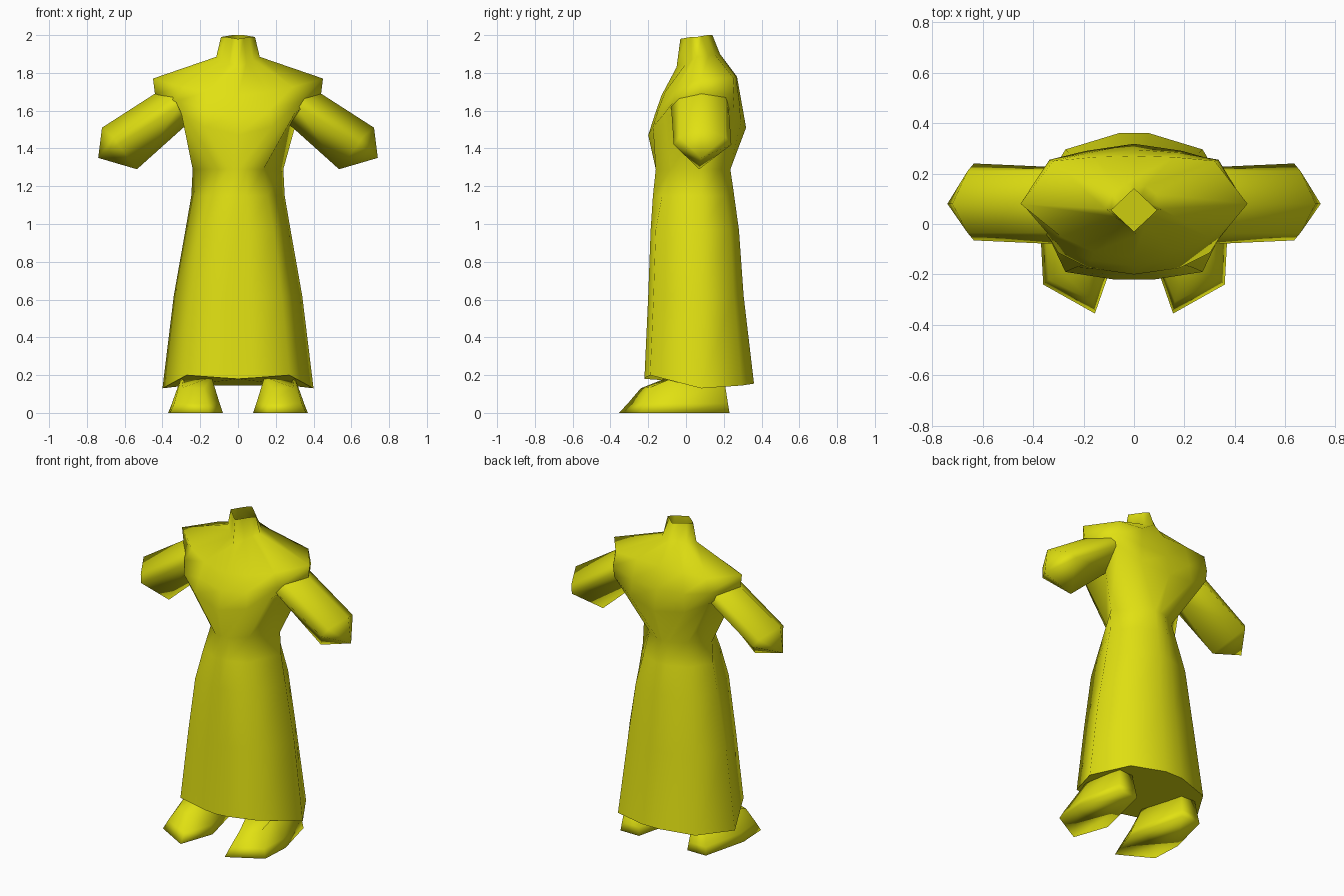
import bpy, bmesh, math

yellow = bpy.data.materials.new("yellow cloth")
yellow.diffuse_color = (0.75, 0.75, 0.006, 1)


def loft(name, rings, cap_start=False, cap_end=False, apex=None, mirror=False, angle=180):
    """Skin closed rings of equal point count into one object."""
    bm = bmesh.new()
    loops = [[bm.verts.new(p) for p in ring] for ring in rings]
    n = len(loops[0])
    for a, b in zip(loops, loops[1:]):
        for i in range(n):
            j = (i + 1) % n
            bm.faces.new((a[i], a[j], b[j], b[i]))
    if cap_start:
        bm.faces.new(loops[0][::-1])
    if cap_end:
        bm.faces.new(loops[-1])
    if apex:
        tip = bm.verts.new(apex)
        for i in range(n):
            bm.faces.new((loops[-1][i], loops[-1][(i + 1) % n], tip))
    if mirror:
        dup = bmesh.ops.duplicate(bm, geom=bm.verts[:] + bm.edges[:] + bm.faces[:])["geom"]
        for v in dup:
            if isinstance(v, bmesh.types.BMVert):
                v.co.x *= -1
        bmesh.ops.reverse_faces(bm, faces=[f for f in dup if isinstance(f, bmesh.types.BMFace)])
    if len(rings) > 1:
        bmesh.ops.recalc_face_normals(bm, faces=bm.faces[:])
    me = bpy.data.meshes.new(name)
    bm.to_mesh(me)
    bm.free()
    me.materials.append(yellow)
    ob = bpy.data.objects.new(name, me)
    bpy.context.collection.objects.link(ob)
    bpy.context.view_layer.objects.active = ob
    ob.select_set(True)
    bpy.ops.object.shade_smooth_by_angle(angle=math.radians(angle))
    ob.select_set(False)
    return ob


def whole(half):
    """Complete a front-to-back half ring with its mirrored side."""
    return half + [(-x, y, z) for x, y, z in half[-2:0:-1]]


def skirt_ring(w, yf, yb, zs, square=1.0):
    """Seven points from front centre to back centre; square < 1 rounds the corners."""
    c = 0.08
    fx = (0, 0.2, 0.68 * (0.3 + 0.7 * square), 1, 0.68 * (0.3 + 0.7 * square), 0.15, 0)
    fy = (-1, -1, -0.9 * square, 0, 0.77 * (0.2 + 0.8 * square), 1, 1)
    return whole([(w * a, c + b * ((c - yf) if b < 0 else (yb - c)), z)
                  for a, b, z in zip(fx, fy, zs)])


# Skirt from hem to waist
hem = skirt_ring(0.4, -0.22, 0.36, (0.18, 0.185, 0.2, 0.13, 0.145, 0.155, 0.155))
body = [hem]
for z, w, yf, yb, sq in ((0.62, 0.34, -0.2, 0.305, 1), (0.97, 0.278, -0.187, 0.28, 1),
                         (1.15, 0.247, -0.175, 0.255, 0.9), (1.29, 0.24, -0.16, 0.235, 0.75)):
    body.append(skirt_ring(w, yf, yb, [z] * 7, sq))

# Cape edge, lower shoulder, upper shoulder, neck base and open diamond neck
upper_body = [
    [(0, -0.2, 1.47), (0.18, -0.175, 1.515), (0.30, -0.115, 1.585), (0.28, 0.08, 1.53),
     (0.33, 0.25, 1.615), (0.19, 0.29, 1.54), (0, 0.318, 1.51)],
    [(0, -0.165, 1.58), (0.17, -0.145, 1.61), (0.33, -0.065, 1.65), (0.44, 0.08, 1.69),
     (0.335, 0.255, 1.685), (0.18, 0.282, 1.65), (0, 0.295, 1.64)],
    [(0, -0.13, 1.68), (0.16, -0.11, 1.70), (0.29, -0.05, 1.725), (0.45, 0.08, 1.77),
     (0.32, 0.25, 1.775), (0.16, 0.265, 1.78), (0, 0.27, 1.78)],
    [(0, -0.05, 1.83), (0.045, 0.0, 1.85), (0.08, 0.03, 1.87), (0.115, 0.06, 1.885),
     (0.085, 0.12, 1.89), (0.045, 0.15, 1.9), (0, 0.18, 1.9)],
    [(0, -0.03, 1.98), (0.03, -0.002, 1.985), (0.06, 0.026, 1.99), (0.09, 0.055, 1.99),
     (0.06, 0.083, 1.995), (0.03, 0.112, 2.0), (0, 0.14, 2.0)],
]
body += [whole(r) for r in upper_body]
loft("robe", body)

# Underside closing the hem, and the floor inside the neck opening
loft("hem_underside", [hem], cap_start=True)
loft("neck_floor", [[(0, -0.04, 1.87), (0.1, 0.06, 1.89), (0, 0.165, 1.91),
                     (-0.1, 0.06, 1.89)]], cap_end=True)

# Sleeves with pointed closed ends
root = [(0.37, 0.08, 1.735), (0.33, -0.035, 1.68), (0.30, -0.08, 1.635),
        (0.245, 0.07, 1.55), (0.30, 0.225, 1.635), (0.33, 0.21, 1.68)]
cuff = [(0.72, 0.08, 1.51), (0.66, -0.035, 1.46), (0.635, -0.065, 1.42),
        (0.535, 0.07, 1.29), (0.635, 0.24, 1.42), (0.66, 0.21, 1.46)]
loft("sleeves", [root, cuff], apex=(0.74, 0.08, 1.35), mirror=True)

# Shoes, reaching up to the closed hem
sole = [(0.155, -0.355, 0), (0.36, -0.24, 0), (0.37, -0.05, 0),
        (0.3, 0.23, 0), (0.17, 0.23, 0), (0.08, -0.14, 0)]
welt = [(0.162, -0.308, 0.05), (0.338, -0.22, 0.05), (0.35, -0.05, 0.05),
        (0.295, 0.222, 0.05), (0.175, 0.222, 0.05), (0.097, -0.13, 0.05)]
upper = [(0.18, -0.24, 0.13), (0.29, -0.19, 0.135), (0.30, -0.06, 0.19),
         (0.28, 0.2, 0.19), (0.19, 0.2, 0.19), (0.14, -0.09, 0.19)]
loft("shoes", [sole, welt, upper], cap_start=True, cap_end=True, mirror=True)
